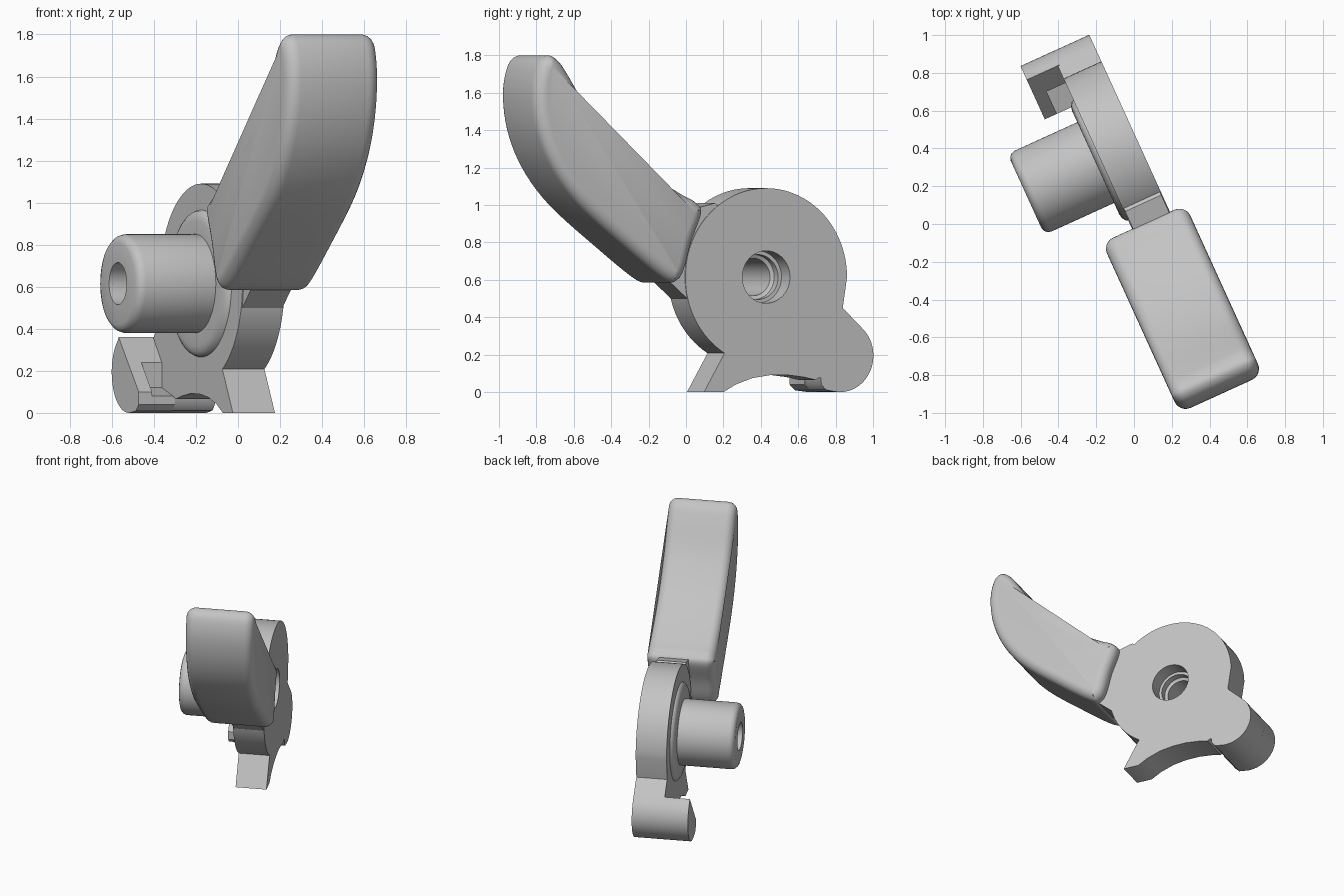
import bpy, bmesh, math
from mathutils import Matrix, Vector

if "Cube" in bpy.data.objects:
    bpy.data.objects.remove(bpy.data.objects["Cube"])

TURN = Matrix.Rotation(math.radians(24.5), 4, 'Z')   # whole lever is turned about z
HUB_V, HUB_Z, HUB_R = 0.38, 0.615, 0.475

grey = bpy.data.materials.new("plain_grey")
grey.diffuse_color = (0.55, 0.55, 0.55, 1)
grey.use_nodes = True
grey.node_tree.nodes["Principled BSDF"].inputs["Base Color"].default_value = grey.diffuse_color


def finish(name, bm):
    bmesh.ops.recalc_face_normals(bm, faces=bm.faces)
    bm.transform(TURN)
    me = bpy.data.meshes.new(name)
    bm.to_mesh(me)
    bm.free()
    me.materials.append(grey)
    ob = bpy.data.objects.new(name, me)
    bpy.context.collection.objects.link(ob)
    return ob


def loft(name, layers, close=False):
    """Skin rings of points; cap the ends, or join the last ring to the first."""
    bm = bmesh.new()
    rings = [[bm.verts.new(p) for p in ring] for ring in layers]
    pairs = list(zip(rings, rings[1:]))
    if close:
        pairs.append((rings[-1], rings[0]))
    else:
        bm.faces.new(rings[0])
        bm.faces.new(rings[-1])
    for a, b in pairs:
        n = len(a)
        for i in range(n):
            j = (i + 1) % n
            bm.faces.new((a[i], a[j], b[j], b[i]))
    return finish(name, bm)


def prism(name, pts, w0, w1):
    return loft(name, [[(w, v, z) for v, z in pts] for w in (w0, w1)])


def arc(cv, cz, r, a0, a1, n):
    return [(cv + r * math.cos(math.radians(a0 + (a1 - a0) * i / n)),
             cz + r * math.sin(math.radians(a0 + (a1 - a0) * i / n))) for i in range(n + 1)]


def smooth_loop(pts, n=5):
    """Closed Catmull-Rom curve through the points."""
    out, c = [], len(pts)
    for i in range(c):
        a, b, d, e = (Vector(pts[(i + k) % c]) for k in (-1, 0, 1, 2))
        for s in range(n):
            t = s / n
            out.append(0.5 * (2 * b + (d - a) * t + (2 * a - 5 * b + 4 * d - e) * t * t
                              + (3 * b - a - 3 * d + e) * t ** 3))
    return out


def inset(loop, d):
    """Shift a counter-clockwise loop inward."""
    out, c = [], len(loop)
    for i in range(c):
        t = (loop[(i + 1) % c] - loop[i - 1]).normalized()
        out.append(loop[i] + d * Vector((-t.y, t.x)))
    return out


def lathe(name, profile, n=64):
    """Revolve (radius, w) points about the hub axis."""
    return loft(name, [[(w, HUB_V + r * math.cos(2 * math.pi * i / n),
                         HUB_Z + r * math.sin(2 * math.pi * i / n)) for i in range(n)]
                       for r, w in profile], close=True)


# Curved thumb lever with rounded rims
outline = smooth_loop([
    (-0.92, 1.80), (-0.98, 1.75), (-1.01, 1.60), (-0.985, 1.40), (-0.90, 1.20),
    (-0.74, 1.00), (-0.46, 0.77), (-0.23, 0.60), (-0.16, 0.60), (-0.12, 0.66),
    (-0.08, 0.80), (-0.02, 0.96), (-0.06, 1.02), (-0.14, 1.06), (-0.34, 1.18),
    (-0.505, 1.31), (-0.67, 1.49), (-0.80, 1.69), (-0.86, 1.77)])
R, STEPS = 0.065, 6
rims = [(R * (1 - math.sin(a)), R * (1 - math.cos(a)))
        for a in (math.pi / 2 * k / STEPS for k in range(STEPS + 1))]
slices = [(d, -0.195 + h) for d, h in rims] + [(d, 0.29 - h) for d, h in reversed(rims)]
loft("lever", [[(w, p.x, p.y) for p in inset(outline, d)] for d, w in slices])

# Neck joining lever to hub
prism("neck", [(0.12, 0.98), (0.08, 1.01), (-0.12, 0.96), (-0.22, 0.62),
               (-0.07, 0.49), (0.0, 0.49), (0.10, 0.65)], -0.015, 0.195)

# Hub plate with front foot and rear round lobe
plate = (arc(HUB_V, HUB_Z, HUB_R, 0, 239, 64) +
         [(0.015, 0.0), (0.13, 0.0), (0.20, 0.04), (0.30, 0.075), (0.40, 0.09),
          (0.50, 0.092), (0.60, 0.08), (0.67, 0.065), (0.70, 0.08), (0.705, 0.04), (0.73, 0.012)] +
         arc(0.815, 0.195, 0.195, -100, 45, 24) + [(0.83, 0.45)])
hub = prism("hub_plate", plate, -0.02, 0.20)

# Bore through the plate
bore = prism("bore_cutter", arc(HUB_V, HUB_Z, 0.14, 0, 354.375, 63), -0.3, 0.4)
bore.hide_render = True
bore.hide_viewport = True
cut = hub.modifiers.new("bore", 'BOOLEAN')
cut.operation, cut.solver, cut.object = 'DIFFERENCE', 'EXACT', bore

# Hollow post with flared collar and stepped bore
lathe("post", [(0.142, 0.09), (0.12, 0.09), (0.12, 0.04), (0.10, 0.03), (0.10, -0.455),
               (0.195, -0.455), (0.215, -0.449), (0.229, -0.435), (0.235, -0.415),
               (0.235, -0.05), (0.30, -0.05), (0.325, -0.045), (0.345, -0.032),
               (0.352, -0.015), (0.142, -0.01)])

# Spring hook: full end lip, and a notched section beside the plate
back = [(0.70, 0.10), (0.70, 0.04), (0.73, 0.01)] + arc(0.815, 0.195, 0.195, -100, 50, 24)
prism("hook_lip", back + [(0.93, 0.36)], -0.20, -0.13)
prism("hook_bridge", [(0.70, 0.08)] + back[1:] + [(0.93, 0.36), (0.83, 0.24), (0.83, 0.12)],
      -0.13, -0.01)

# Smooth curved faces, keep edges crisp
bpy.ops.object.select_all(action='DESELECT')
for ob in bpy.context.scene.objects:
    if ob != bore:
        ob.select_set(True)
        bpy.context.view_layer.objects.active = ob
bpy.ops.object.shade_smooth_by_angle(angle=math.radians(35))
